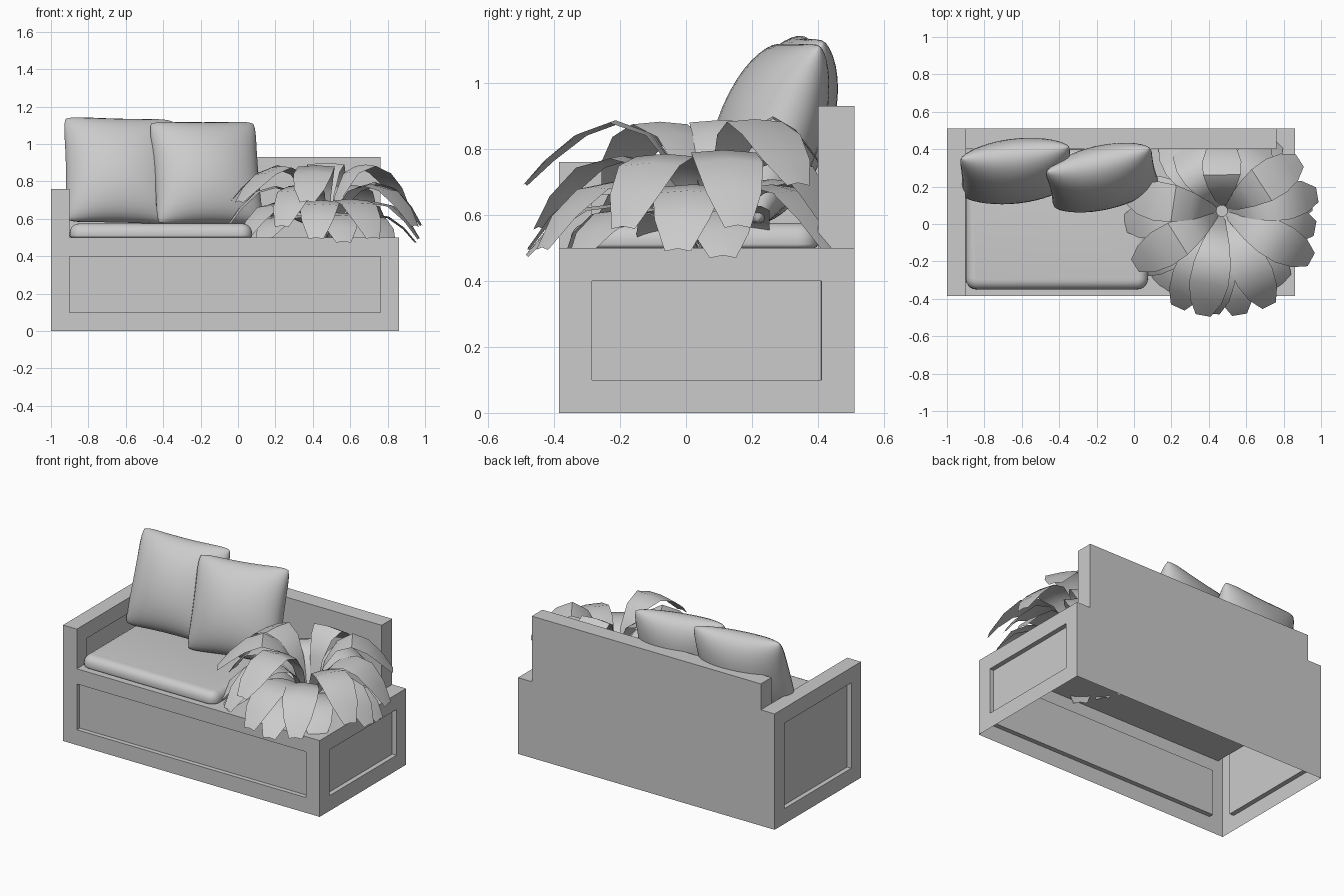
import bpy, bmesh, math, random
from mathutils import Vector, Matrix

if "Cube" in bpy.data.objects:
    bpy.data.objects.remove(bpy.data.objects["Cube"])

random.seed(4)


def finish(name, bm, smooth=None, recalc=True):
    if recalc:
        bmesh.ops.recalc_face_normals(bm, faces=bm.faces)
    me = bpy.data.meshes.new(name)
    bm.to_mesh(me)
    bm.free()
    ob = bpy.data.objects.new(name, me)
    bpy.context.collection.objects.link(ob)
    if smooth:
        bpy.ops.object.select_all(action='DESELECT')
        ob.select_set(True)
        bpy.context.view_layer.objects.active = ob
        bpy.ops.object.shade_smooth_by_angle(angle=math.radians(smooth))
    return ob


def cube_between(lo, hi):
    bm = bmesh.new()
    bmesh.ops.create_cube(bm, size=1)
    for v in bm.verts:
        v.co = Vector([(lo[i] + hi[i]) / 2 + v.co[i] * (hi[i] - lo[i]) for i in range(3)])
    bm.normal_update()
    return bm


def box(name, lo, hi, keep, panels="", above=None):
    """Box between two corners keeping only some sides; some sides get recessed panels."""
    bm = cube_between(lo, hi)

    def side(f):
        i = max(range(3), key=lambda a: abs(f.normal[a]))
        return ("+" if f.normal[i] > 0 else "-") + "xyz"[i]

    bmesh.ops.delete(bm, geom=[f for f in bm.faces if side(f) not in keep.split()],
                     context='FACES')
    for f in [f for f in bm.faces if side(f) in panels.split()]:
        n = f.normal.copy()
        # frame ring, then a thin step inwards
        bmesh.ops.inset_individual(bm, faces=[f], thickness=0.1, use_even_offset=True)
        bmesh.ops.inset_individual(bm, faces=[f], thickness=0.0001, use_even_offset=True)
        bmesh.ops.translate(bm, verts=f.verts[:], vec=n * -0.03)
    if above is not None:
        bmesh.ops.bisect_plane(bm, geom=bm.verts[:] + bm.edges[:] + bm.faces[:],
                               plane_co=(0, 0, above), plane_no=(0, 0, 1), clear_inner=True)
    return finish(name, bm, recalc=False)


# Bench: hollow shell, open underneath, with recessed panels
box("bench_base", (-1, -0.385, 0), (0.862, 0.51, 0.5), "+x -y +y", "+x -y")
box("seat_board", (-0.965, -0.385, 0.4), (0.862, 0.51, 0.5), "+z")
box("left_arm", (-1, -0.385, 0), (-0.9, 0.51, 0.76), "-x -y +y +z", "-x")
box("left_arm_inside", (-1, -0.385, 0), (-0.9, 0.51, 0.76), "+x", "+x", above=0.5)
box("back_rest", (-0.9, 0.4, 0.5), (0.762, 0.51, 0.93), "-x +x -y +y +z")

# Seat cushion: rounded corners, soft upper edge
bm = cube_between((-0.9, -0.35, 0.5), (0.075, 0.4, 0.575))
upright = [e for e in bm.edges if abs(e.verts[0].co.z - e.verts[1].co.z) > 0.05]
bmesh.ops.bevel(bm, geom=upright, offset=0.06, segments=5, profile=0.5, affect='EDGES')
for level, width in ((0.575, 0.05), (0.5, 0.012)):
    rim = [e for e in bm.edges if all(abs(v.co.z - level) < 1e-4 for v in e.verts)]
    bmesh.ops.bevel(bm, geom=rim, offset=width, segments=5, profile=0.5, affect='EDGES')
finish("seat_cushion", bm, 60)


# Throw pillows: two bulged grids welded at the seam
def pillow(name, centre, size, thick, yaw, tilt, roll):
    bm = bmesh.new()
    n = 20
    for side in (-1, 1):
        rows = []
        for j in range(n + 1):
            row = []
            for i in range(n + 1):
                u = math.sin(math.pi / 2 * (2 * i / n - 1))
                v = math.sin(math.pi / 2 * (2 * j / n - 1))
                x = u * (1 - 0.04 * (1 - v * v)) * (1 - 0.05 * v ** 8 * u * u)
                z = v * (1 - 0.04 * (1 - u * u)) * (1 - 0.05 * u ** 8 * v * v)
                y = side * thick * (max(0, 1 - u * u) * max(0, 1 - v * v)) ** 0.48
                row.append(bm.verts.new((x * size, y, z * size)))
            rows.append(row)
        for j in range(n):
            for i in range(n):
                bm.faces.new((rows[j][i], rows[j][i + 1], rows[j + 1][i + 1], rows[j + 1][i]))
    bmesh.ops.remove_doubles(bm, verts=bm.verts, dist=1e-5)
    m = (Matrix.Translation(centre) @ Matrix.Rotation(math.radians(yaw), 4, 'Z')
         @ Matrix.Rotation(math.radians(-tilt), 4, 'X')
         @ Matrix.Rotation(math.radians(roll), 4, 'Y'))
    bmesh.ops.transform(bm, matrix=m, verts=bm.verts)
    finish(name, bm, 80)


pillow("pillow_left", (-0.632, 0.283, 0.858), 0.302, 0.15, 7, 20, 1.5)
pillow("pillow_right", (-0.17, 0.248, 0.845), 0.295, 0.15, 13, 20, 0)

# Plant: tiers of arching leaves
WIDTHS = [0.04, 0.09, 0.15, 0.20, 0.21, 0.17, 0.08]
ARCH = [(0, 0), (0.12, 0.6), (0.28, 0.9), (0.48, 1.0), (0.68, 0.9), (0.86, 0.62), (1, 0.3)]
CENTRE = Vector((0.47, 0.07, 0.5))


def leaf(bm, angle, reach, height, droop):
    out = Vector((math.cos(angle), math.sin(angle), 0))
    across = Vector((-out.y, out.x, 0))
    if out.y > 0.6:
        reach = min(reach, 0.37 / out.y)   # stay inside the back rest
    rows = []
    for k, ((r, h), w) in enumerate(zip(ARCH, WIDTHS)):
        z = h * height - (droop if k == 6 else droop * 0.4 if k == 5 else 0)
        mid = CENTRE + out * (0.03 + r * (reach - 0.03)) + Vector((0, 0, z))
        rows.append([bm.verts.new(mid + across * (s * w / 2) - Vector((0, 0, 0.008 * abs(s))))
                     for s in (-1, 0, 1)])
    for a, b in zip(rows, rows[1:]):
        for i in range(2):
            bm.faces.new((a[i], a[i + 1], b[i + 1], b[i]))


bm = bmesh.new()
# reach, peak height, extra tip droop, leaf directions in degrees
TIERS = [(0.50, 0.13, 0.06, (6, -48, -82, -129, -160, 165)),
         (0.51, 0.20, 0.06, (-12, -64, -97, -145, 130, 50)),
         (0.52, 0.29, 0.02, (8, -30, -115, -172, 60, 120)),
         (0.51, 0.395, -0.08, (31, -99, 172, -148, 92))]
for reach, height, droop, directions in TIERS:
    for d in directions:
        ang = math.radians(d + random.uniform(-2, 2))
        front = 0.06 * max(0, -math.sin(ang))
        leaf(bm, ang, reach + front + random.uniform(-0.02, 0.01),
             height + random.uniform(-0.015, 0.01), droop)
finish("plant_leaves", bm, 40)
